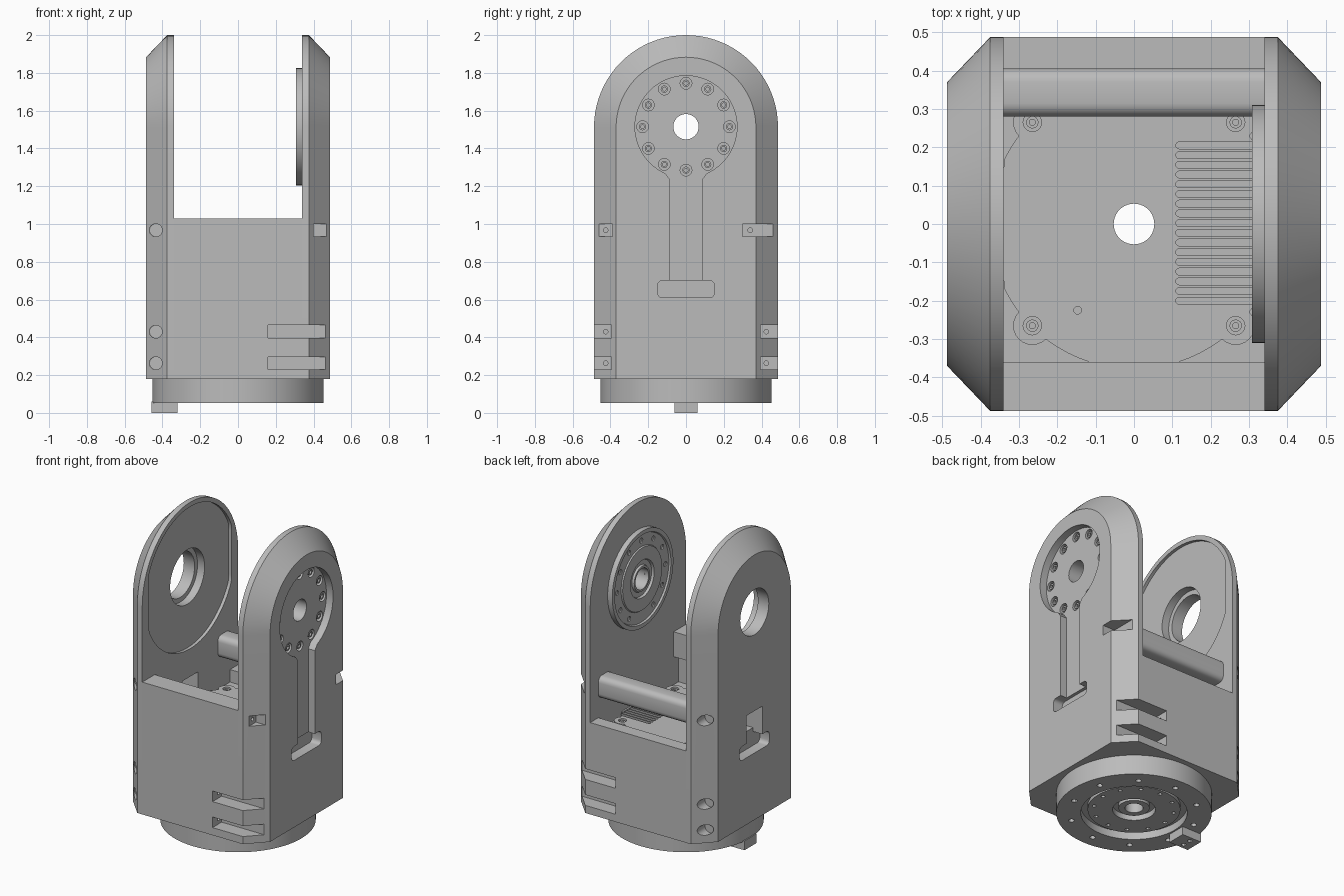
import bpy, bmesh
from math import sin, cos, pi, radians
from mathutils import Matrix, Vector

if "Cube" in bpy.data.objects:
    bpy.data.objects.remove(bpy.data.objects["Cube"])

grey = bpy.data.materials.new("machined grey")
grey.use_nodes = True
GREY = (0.5, 0.5, 0.5, 1)
grey.diffuse_color = GREY
grey.node_tree.nodes["Principled BSDF"].inputs["Base Color"].default_value = GREY

HUB = 1.515      # height of the pivot axis
OUT, IN, FLOOR = 0.487, 0.34, 0.72
AXES = {"x": Matrix.Rotation(pi / 2, 3, "Y"),
        "y": Matrix.Rotation(pi / 2, 3, "X"),
        "z": Matrix.Identity(3)}


def finish(name, bm):
    bmesh.ops.recalc_face_normals(bm, faces=bm.faces)
    me = bpy.data.meshes.new(name)
    bm.to_mesh(me)
    bm.free()
    me.materials.append(grey)
    ob = bpy.data.objects.new(name, me)
    bpy.context.collection.objects.link(ob)
    return ob


def loft(name, loops):
    """Capped skin through rings of equal point count."""
    bm = bmesh.new()
    rings = [[bm.verts.new(p) for p in loop] for loop in loops]
    for a, b in zip(rings, rings[1:]):
        for i in range(len(a)):
            j = (i + 1) % len(a)
            bm.faces.new((a[i], a[j], b[j], b[i]))
    bm.faces.new(rings[0])
    bm.faces.new(rings[-1])
    return finish(name, bm)


def box(name, x0, x1, y0, y1, z0, z1):
    ring = [(x0, y0), (x1, y0), (x1, y1), (x0, y1)]
    return loft(name, [[(x, y, z) for x, y in ring] for z in (z0, z1)])


def prism_x(name, pts, x0, x1):
    return loft(name, [[(x, y, z) for y, z in pts] for x in (x0, x1)])


def cyl(name, c, r, depth, axis="z", segs=24, limit=None):
    """Cylinder centred on c; limit flattens its sides at a coordinate."""
    loops = []
    for h in (-depth / 2, depth / 2):
        loop = []
        for i in range(segs):
            a = 2 * pi * i / segs
            p = AXES[axis] @ Vector((r * cos(a), r * sin(a), h)) + Vector(c)
            if limit:
                k, m = limit
                p[k] = max(-m, min(m, p[k]))
            loop.append(p)
        loops.append(loop)
    return loft(name, loops)


def lathe(name, profile, c=(0, 0, 0), axis="z", segs=64):
    """Closed (radius, height) outline turned round an axis."""
    bm = bmesh.new()
    rings = []
    for i in range(segs):
        a = 2 * pi * i / segs
        rings.append([bm.verts.new(AXES[axis] @ Vector((r * cos(a), r * sin(a), h)) + Vector(c))
                      for r, h in profile])
    n = len(profile)
    for i in range(segs):
        a, b = rings[i], rings[(i + 1) % segs]
        for k in range(n):
            m = (k + 1) % n
            bm.faces.new((a[k], a[m], b[m], b[k]))
    return finish(name, bm)


def cut(ob, cutter):
    mod = ob.modifiers.new("cut", "BOOLEAN")
    mod.operation, mod.solver, mod.object = "DIFFERENCE", "EXACT", cutter
    bpy.context.view_layer.objects.active = ob
    bpy.ops.object.modifier_apply(modifier=mod.name)
    bpy.data.objects.remove(cutter)


def circle(n, r, offset=0.0):
    return [(r * cos(2 * pi * i / n + offset), r * sin(2 * pi * i / n + offset)) for i in range(n)]


def arch(x, r):
    pts = [(x, r * cos(pi * i / 40), HUB - 0.002 + r * sin(pi * i / 40)) for i in range(41)]
    return [(x, r, 0.18)] + pts + [(x, -r, 0.18)]


# Side plates: round-topped, chamfered on the outside
left, right = [loft(n, [arch(s * IN, OUT), arch(s * 0.375, OUT), arch(s * OUT, 0.37)])
               for n, s in (("left_side_plate", 1), ("right_side_plate", -1))]

# Body with front wall, low back wall and inner floor
body = prism_x("body", [(-OUT, 0.18), (OUT, 0.18), (OUT, 0.77), (0.405, 0.77), (0.405, 0.69),
                        (-0.41, 0.69), (-0.41, 0.87), (-0.36, 0.87), (-0.36, 1.03), (-OUT, 1.03)],
               -IN, IN)

# Left plate: round pocket, channel and cable slot
FACE = 0.44
cut(left, cyl("c", (0.5, 0, HUB), 0.27, 0.12, "x", 64))
cut(left, prism_x("c", [(-0.085, 0.68), (0.085, 0.68), (0.085, 1.235), (0.125, 1.29),
                        (-0.125, 1.29), (-0.085, 1.235)], FACE, 0.6))


def slot_outline(w, z0, z1, r=0.025):
    pts = []
    for k, (y, z) in enumerate([(w, z1), (-w, z1), (-w, z0), (w, z0)]):
        cy, cz = y - r * (1 if y > 0 else -1), z - r * (1 if z == z1 else -1)
        for i in range(5):
            a = pi / 2 * (k + i / 4)
            pts.append((cy + r * cos(a), cz + r * sin(a)))
    return pts


cut(left, prism_x("c", slot_outline(0.15, 0.61, 0.70), FACE - 0.02, 0.6))
cut(left, cyl("c", (0.4, 0, HUB), 0.067, 0.4, "x", 40))
for y, z in circle(12, 0.23):
    cut(left, cyl("c", (FACE, y, HUB + z), 0.031, 0.05, "x", 20))
    lathe("pocket_screw", [(0.01, 0), (0.019, 0), (0.019, 0.022), (0.01, 0.022)],
          (FACE - 0.027, y, HUB + z), "x", 16)

# Bolt slots on the left corners, front and back
for s in (-1, 1):
    for z in (0.43, 0.263):
        for ob in (left, body):
            y0, y1 = sorted((s * 0.395, s * 0.6))
            cut(ob, box("c", 0.16, 0.6, y0, y1, z - 0.034, z + 0.034))
        cut(body, cyl("c", (0.16, s * 0.425, z), 0.012, 0.1, "x", 12))
for y0, y1, hole in ((-0.6, -0.39, -0.425), (0.30, 0.6, 0.34)):
    cut(left, box("c", 0.40, 0.6, y0, y1, 0.934, 1.0))
    cut(left, cyl("c", (0.40, hole, 0.967), 0.012, 0.06, "x", 12))

# Right plate: shallow inner recess, stepped bearing hole, cable opening, bolt holes
cut(right, cyl("c", (-0.33, 0, HUB), 0.456, 0.06, "x", 80, (1, 0.42)))
cut(right, cyl("c", (-0.4, 0, HUB), 0.145, 0.4, "x", 48))
cut(right, cyl("c", (-0.35, 0, HUB), 0.175, 0.12, "x", 48))
cut(right, prism_x("c", slot_outline(0.15, 0.61, 0.70), -0.6, -0.42))
cut(right, prism_x("c", [(-0.08, 0.68), (0.08, 0.68), (0.08, 0.88), (-0.08, 0.88)], -0.6, -0.42))
cut(right, prism_x("c", [(-0.08, 0.725), (0.08, 0.725), (0.08, 0.88), (-0.08, 0.88)], -0.6, -0.3))
for s in (-1, 1):
    for z in (0.967, 0.43, 0.263):
        cut(right, cyl("c", (-0.435, s * 0.48, z), 0.034, 0.2, "y", 24))

# Rounded cross bar at the back
bar = prism_x("back_cross_bar", slot_outline(0.0625, 0.89, 1.03, 0.035), -IN, IN)
bar.location.y = 0.3425

# Output disc on the inside of the left plate
disc = lathe("output_disc", [(0.067, 0), (0.31, 0), (0.31, -0.033), (0.285, -0.033), (0.28, -0.022),
                             (0.205, -0.022), (0.2, -0.03), (0.12, -0.03), (0.115, -0.015),
                             (0.085, -0.015), (0.08, -0.028), (0.067, -0.028)], (IN, 0, HUB), "x", 72)
for y, z in circle(12, 0.245):
    cut(disc, cyl("c", (0.315, y, HUB + z), 0.016, 0.02, "x", 12))

# Motor top plate with lugs, vents and screws
BORE = 0.053
top = cyl("motor_top", (0, 0, FLOOR - 0.015), 0.378, 0.03, segs=80, limit=(0, IN))
corners = [(sx * 0.265, sy * 0.265) for sx in (-1, 1) for sy in (-1, 1)]
for x, y in corners:
    lug = cyl("motor_lug", (x, y, FLOOR - 0.0155), 0.05, 0.031, segs=24)
    for ob in (top, lug):
        cut(ob, cyl("c", (x, y, FLOOR), 0.024, 0.03, segs=20))
    lathe("lug_screw", [(0.008, 0), (0.016, 0), (0.016, 0.012), (0.008, 0.012)],
          (x, y, FLOOR - 0.018), segs=16)
for i in range(17):
    y = -0.2 + i * 0.0253
    cut(top, box("c", 0.118, 0.33, y - 0.009, y + 0.009, FLOOR - 0.015, FLOOR + 0.1))
    cut(top, cyl("c", (0.118, y, FLOOR), 0.009, 0.03, segs=12))
cut(top, cyl("c", (-0.147, -0.225, FLOOR), 0.01, 0.03, segs=12))
for ob in (top, body):
    cut(ob, cyl("c", (0, 0, 0.5), BORE, 1.0, segs=40))

# Round base with recessed rings and bolt holes underneath
base = lathe("round_base", [(BORE, 0.18), (0.453, 0.18), (0.453, 0.053), (0.31, 0.053), (0.31, 0.1),
                            (0.27, 0.1), (0.27, 0.075), (0.125, 0.075), (0.125, 0.11), (0.09, 0.11),
                            (0.09, 0.085), (BORE, 0.085)], segs=80)
for n, r, size, z, turn in ((10, 0.375, 0.017, 0.053, 18), (12, 0.235, 0.012, 0.075, 0)):
    for x, y in circle(n, r, radians(turn)):
        cut(base, cyl("c", (x, y, z), size, 0.05, segs=12))

# Connector tab under the base
tab = box("connector_tab", -0.458, -0.32, -0.06, 0.06, 0, 0.06)
for s in (-1, 1):
    cut(tab, cyl("c", (-0.4, s * 0.028, 0), 0.014, 0.04, segs=12))

# Smooth the round surfaces, keep machined edges sharp
bpy.ops.object.select_all(action="DESELECT")
for ob in bpy.context.collection.objects:
    if ob.type == "MESH":
        ob.select_set(True)
bpy.context.view_layer.objects.active = body
bpy.ops.object.shade_smooth_by_angle(angle=radians(30))
